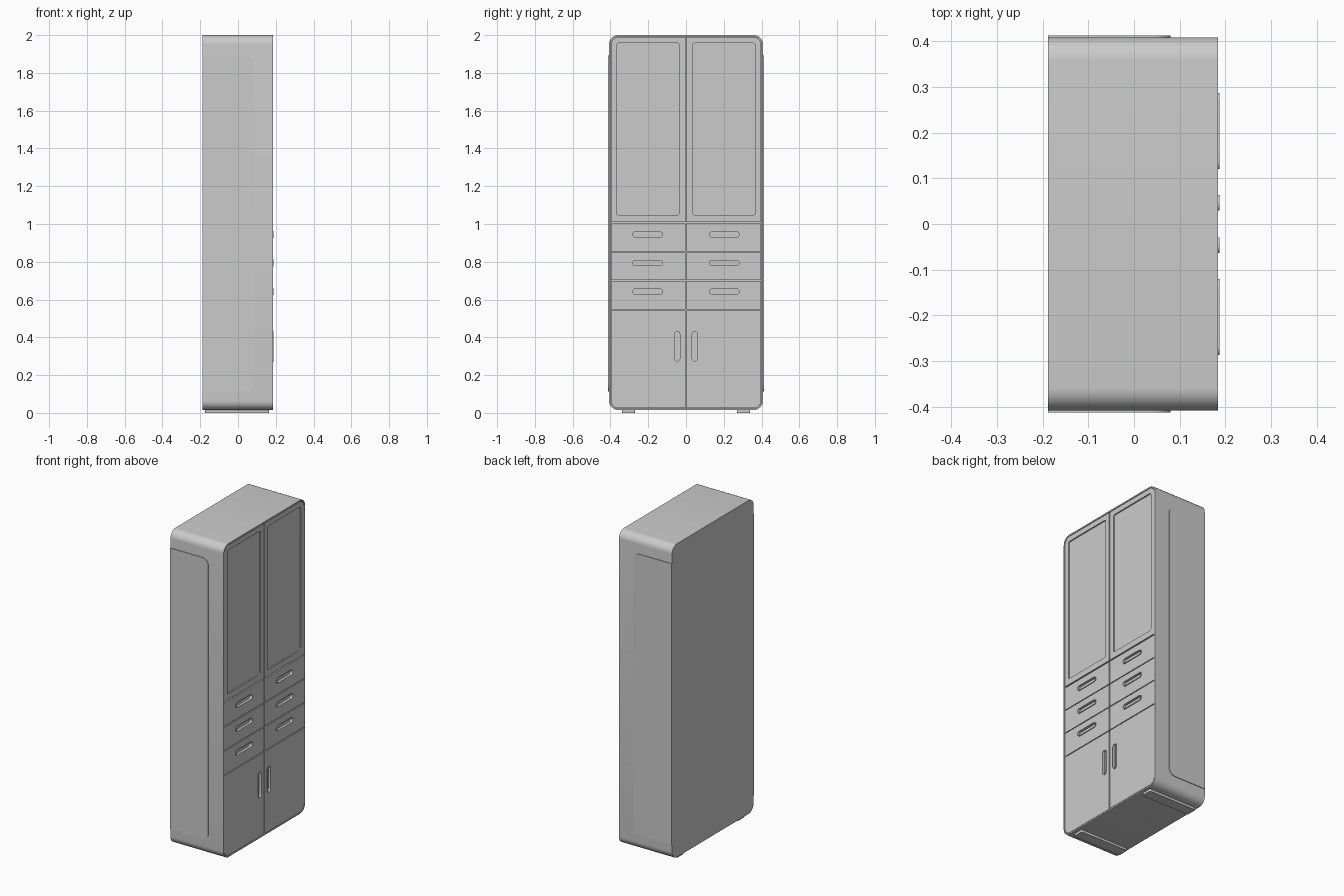
import bpy, bmesh, math

if "Cube" in bpy.data.objects:
    bpy.data.objects.remove(bpy.data.objects["Cube"])

BACK, BED, FRONT = -0.188, 0.160, 0.183


def rrect(a0, a1, b0, b1, r=0.002):
    """Rounded rectangle; r is one radius or four (a1b1, a0b1, a0b0, a1b0)."""
    rs = r if isinstance(r, tuple) else (r,) * 4
    centres = [(a1, b1, -1, -1), (a0, b1, 1, -1), (a0, b0, 1, 1), (a1, b0, -1, 1)]
    pts = []
    for k, ((a, b, sa, sb), q) in enumerate(zip(centres, rs)):
        for i in range(9):
            t = (k + i / 8) * math.pi / 2
            pts.append((a + sa * q + q * math.cos(t), b + sb * q + q * math.sin(t)))
    return pts


def loft(name, loops, axis="x", side=1, ring=False):
    """Join a series of (profile, depth) loops; cap the ends or close into a ring."""
    bm = bmesh.new()
    rows = []
    for prof, d in loops:
        row = []
        for a, b in prof:
            co = {"x": (d, a * side, b), "y": (a, d * side, b), "z": (a, b * side, d)}[axis]
            row.append(bm.verts.new(co))
        rows.append(row)
    n = len(rows[0])
    pairs = list(zip(rows, rows[1:])) + ([(rows[-1], rows[0])] if ring else [])
    for p, q in pairs:
        for i in range(n):
            j = (i + 1) % n
            bm.faces.new((p[i], p[j], q[j], q[i]))
    if not ring:
        bm.faces.new(rows[0])
        bm.faces.new(rows[-1])
    bmesh.ops.recalc_face_normals(bm, faces=bm.faces)
    me = bpy.data.meshes.new(name)
    bm.to_mesh(me)
    bm.free()
    ob = bpy.data.objects.new(name, me)
    bpy.context.collection.objects.link(ob)
    bpy.ops.object.select_all(action="DESELECT")
    ob.select_set(True)
    bpy.context.view_layer.objects.active = ob
    bpy.ops.object.shade_smooth_by_angle(angle=math.radians(30))
    return ob


def handled_front(name, outer, grip, side):
    """Drawer or door front with a pocket pull and a raised rim around it."""
    y0, y1, z0, z1 = grip
    r = min(y1 - y0, z1 - z0) / 2
    rim = rrect(y0, y1, z0, z1, r)
    w = 0.004
    hole = rrect(y0 + w, y1 - w, z0 + w, z1 - w, r - w)
    loft(name, [(outer, BED), (outer, FRONT), (hole, FRONT), (hole, FRONT - 0.012)], side=side)
    loft(name + "_handle_rim", [(rim, FRONT - 0.001), (rim, FRONT + 0.004),
                                (hole, FRONT + 0.004), (hole, FRONT - 0.001)],
         side=side, ring=True)


# Cabinet shell with a shallow opening for the fronts
outer = rrect(-0.408, 0.408, 0.015, 2.0, 0.05)
inner = rrect(-0.400, 0.400, 0.023, 1.992, 0.042)
loft("cabinet_shell", [(outer, BACK), (outer, 0.184), (inner, 0.184), (inner, BED)])

for side, tag in ((1, "right"), (-1, "left")):
    # Upper door with a recessed panel
    edge = rrect(0.003, 0.397, 1.010, 1.989, (0.039, 0.002, 0.002, 0.002))
    panel = rrect(0.035, 0.368, 1.048, 1.957, 0.012)
    loft(f"upper_door_{tag}", [(edge, BED), (edge, FRONT), (panel, FRONT),
                               (panel, FRONT - 0.008)], side=side)

    # Three drawers
    for i, (z0, z1) in enumerate(((0.548, 0.699), (0.704, 0.850), (0.855, 1.002))):
        zc = 0.642 + 0.151 * i
        handled_front(f"drawer_{tag}_{i + 1}", rrect(0.003, 0.397, z0, z1),
                      (0.120, 0.286, zc - 0.018, zc + 0.018), side)

    # Lower door
    handled_front(f"lower_door_{tag}",
                  rrect(0.003, 0.397, 0.026, 0.543, (0.002, 0.002, 0.002, 0.039)),
                  (0.029, 0.063, 0.270, 0.435), side)

    # Thin side panel, rounded on its front corners
    plate = rrect(BACK, 0.080, 0.112, 1.892, (0.045, 0.001, 0.001, 0.045))
    loft(f"side_panel_{tag}", [(plate, 0.400), (plate, 0.412)], axis="y", side=side)

    # Foot runner
    foot = rrect(-0.175, 0.165, 0.270, 0.340, 0.008)
    loft(f"foot_{tag}", [(foot, 0.0), (foot, 0.020)], axis="z", side=side)
